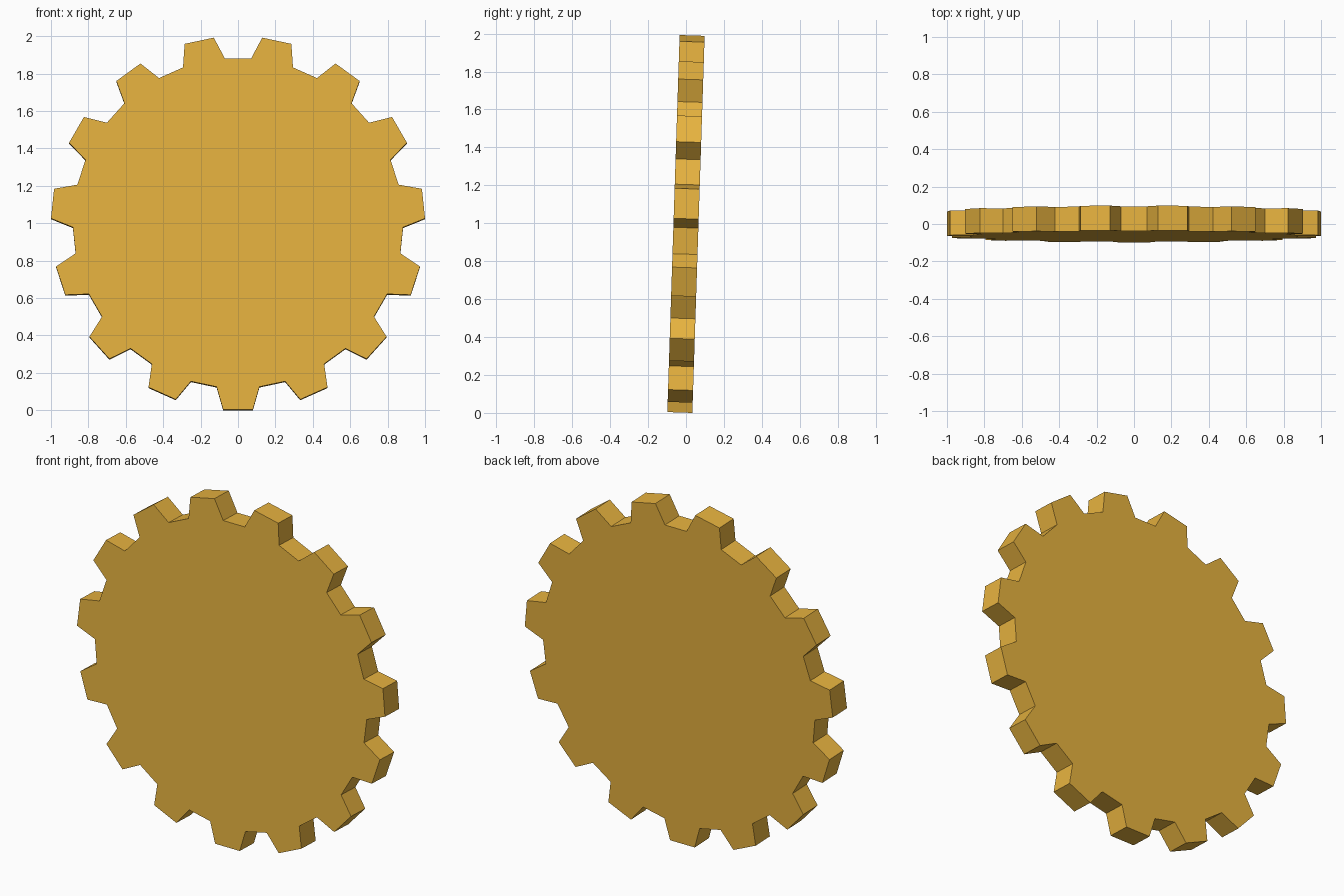
import bpy, bmesh
from math import sin, cos, radians
from mathutils import Matrix

if "Cube" in bpy.data.objects:
    bpy.data.objects.remove(bpy.data.objects["Cube"])

TEETH = 15
R_TIP, R_ROOT = 1.0003, 0.883
A_TIP, A_ROOT = radians(4.57), radians(7.45)   # half angles of tooth tip and foot
HALF = 0.066                                   # half thickness
TILT = radians(-1.87)                          # slight backward lean

# Gear outline in the XZ plane, first tooth pointing straight down
outline = []
for i in range(TEETH):
    mid = radians(-90) + radians(360 / TEETH) * i
    for r, a in ((R_ROOT, -A_ROOT), (R_TIP, -A_TIP), (R_TIP, A_TIP), (R_ROOT, A_ROOT)):
        outline.append((r * cos(mid + a), -HALF, r * sin(mid + a)))

# Extrude the outline into a flat gear plate
bm = bmesh.new()
face = bm.faces.new([bm.verts.new(p) for p in outline])
ext = bmesh.ops.extrude_face_region(bm, geom=[face], use_keep_orig=True)
new_verts = [g for g in ext["geom"] if isinstance(g, bmesh.types.BMVert)]
bmesh.ops.translate(bm, vec=(0, 2 * HALF, 0), verts=new_verts)
bmesh.ops.recalc_face_normals(bm, faces=bm.faces)

# Lean it back and stand it on the ground
bmesh.ops.transform(bm, matrix=Matrix.Rotation(TILT, 4, 'X'), verts=bm.verts)
low = min(v.co.z for v in bm.verts)
bmesh.ops.translate(bm, vec=(0, 0, -low), verts=bm.verts)

mesh = bpy.data.meshes.new("gear")
bm.to_mesh(mesh)
bm.free()
gear = bpy.data.objects.new("gear", mesh)
bpy.context.collection.objects.link(gear)

# Golden brass colour
brass = bpy.data.materials.new("brass")
brass.diffuse_color = (0.80, 0.45, 0.05, 1)
brass.use_nodes = True
brass.node_tree.nodes["Principled BSDF"].inputs["Base Color"].default_value = brass.diffuse_color
mesh.materials.append(brass)
